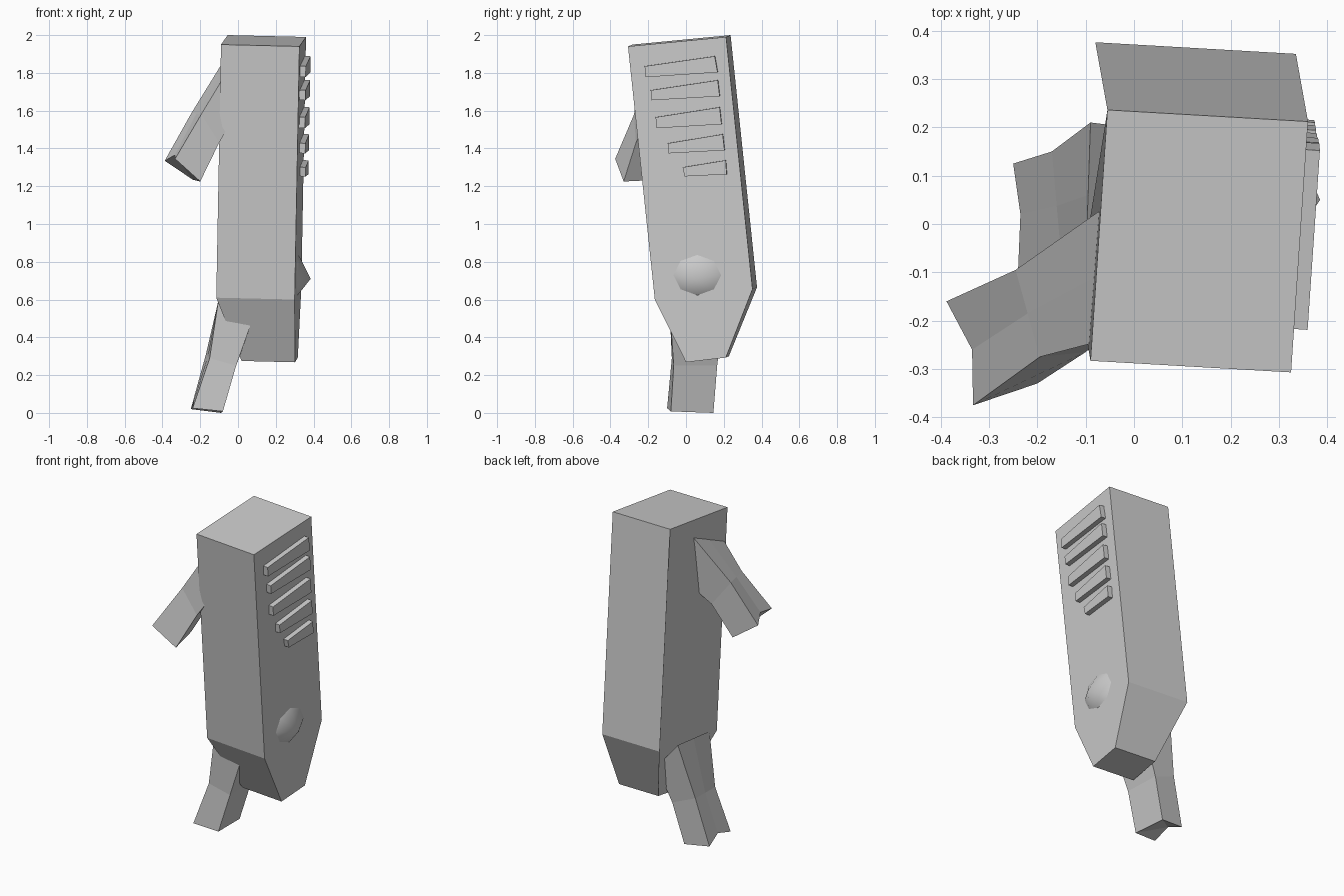
import bpy, bmesh
from mathutils import Vector

if "Cube" in bpy.data.objects:
    bpy.data.objects.remove(bpy.data.objects["Cube"])


def make_object(name, verts, faces):
    me = bpy.data.meshes.new(name)
    me.from_pydata([tuple(v) for v in verts], [], faces)
    bm = bmesh.new()
    bm.from_mesh(me)
    bmesh.ops.recalc_face_normals(bm, faces=bm.faces)
    bm.to_mesh(me)
    bm.free()
    ob = bpy.data.objects.new(name, me)
    bpy.context.collection.objects.link(ob)
    return ob


def side_x(y, z):
    """x of the slightly tilted right wall of the body"""
    return 0.2953 + 0.065 * y + 0.0256 * z


def prism(name, profile, offsets):
    """Side profile (y, z) on the right wall, swept along one offset per point"""
    n = len(profile)
    near = [Vector((side_x(y, z), y, z)) for y, z in profile]
    far = [p + Vector(o) for p, o in zip(near, offsets)]
    faces = [tuple(range(n)), tuple(range(n, 2 * n))]
    faces += [(i, (i + 1) % n, n + (i + 1) % n, n + i) for i in range(n)]
    return make_object(name, near + far, faces)


def limb(name, rings, notch):
    """Loft rings (front outer, back outer, back inner, front inner), notched tip"""
    verts, faces = [], []
    for k, ring in enumerate(rings):
        fo, bo, bi, fi = [Vector(p) for p in ring]
        mid = Vector(notch) if k == len(rings) - 1 else (fo + bo) / 2
        verts += [fo, mid, bo, bi, fi]
    for k in range(len(rings) - 1):
        a, b = 5 * k, 5 * k + 5
        faces += [(a + i, a + (i + 1) % 5, b + (i + 1) % 5, b + i) for i in range(5)]
    e = len(verts) - 5
    faces += [(0, 1, 2, 3, 4), (e + 1, e + 2, e + 3), (e + 1, e + 3, e + 4), (e + 1, e + 4, e)]
    return make_object(name, verts, faces)


# Body slab, narrowed on the left at its bottom end
body = [(-0.307, 1.94), (0.212, 1.99), (0.352, 0.655), (0.211, 0.293), (0.0, 0.268), (-0.165, 0.60)]
full, low = (-0.415, 0.024, 0.01), (-0.283, 0.016, 0.007)
prism("body", body, [full, full, full, low, low, full])

# Raised bars on the right wall
bars = [
    [(-0.217, 1.836), (0.154, 1.889), (0.169, 1.804), (-0.212, 1.778)],
    [(-0.185, 1.709), (0.170, 1.762), (0.180, 1.677), (-0.180, 1.656)],
    [(-0.159, 1.566), (0.180, 1.619), (0.190, 1.529), (-0.154, 1.508)],
    [(-0.095, 1.428), (0.196, 1.476), (0.206, 1.391), (-0.090, 1.375)],
    [(-0.016, 1.301), (0.212, 1.338), (0.217, 1.264), (-0.005, 1.253)],
]
for i, bar in enumerate(bars):
    prism(f"side_bar_{i + 1}", bar, [(0.031, -0.002, -0.001)] * 4)

# Left arm
limb("arm", [
    [(-0.08, -0.245, 1.77), (-0.06, 0.035, 1.89), (-0.07, 0.0, 1.53), (-0.06, -0.23, 1.50)],
    [(-0.195, -0.275, 1.58), (-0.245, -0.095, 1.59), (-0.135, -0.06, 1.44), (-0.10, -0.265, 1.43)],
    [(-0.333, -0.375, 1.345), (-0.388, -0.16, 1.335), (-0.24, -0.12, 1.235), (-0.20, -0.33, 1.225)],
], (-0.335, -0.26, 1.365))

# Leg
limb("leg", [
    [(-0.10, -0.09, 0.62), (-0.09, 0.21, 0.645), (0.07, 0.19, 0.46), (0.065, -0.08, 0.46)],
    [(-0.15, -0.075, 0.29), (-0.17, 0.15, 0.31), (-0.02, 0.165, 0.25), (-0.01, -0.065, 0.25)],
    [(-0.24, -0.10, 0.025), (-0.25, 0.125, 0.02), (-0.09, 0.145, 0.0), (-0.08, -0.08, 0.008)],
], (-0.235, 0.02, 0.06))

# Low smooth bump on the right wall
base = [(0.06 + 0.13 * dy, 0.73 + 0.11 * dz) for dy, dz in
        [(1, 0), (.7, .7), (0, 1), (-.7, .7), (-1, 0), (-.7, -.7), (0, -1), (.7, -.7)]]
pts = [(side_x(y, z) - 0.002, y, z) for y, z in base] + [(0.385, 0.05, 0.71)]
bump = make_object("side_bump", pts, [(i, (i + 1) % 8, 8) for i in range(8)] + [tuple(range(8))])
for p in bump.data.polygons:
    p.use_smooth = len(p.vertices) == 3
